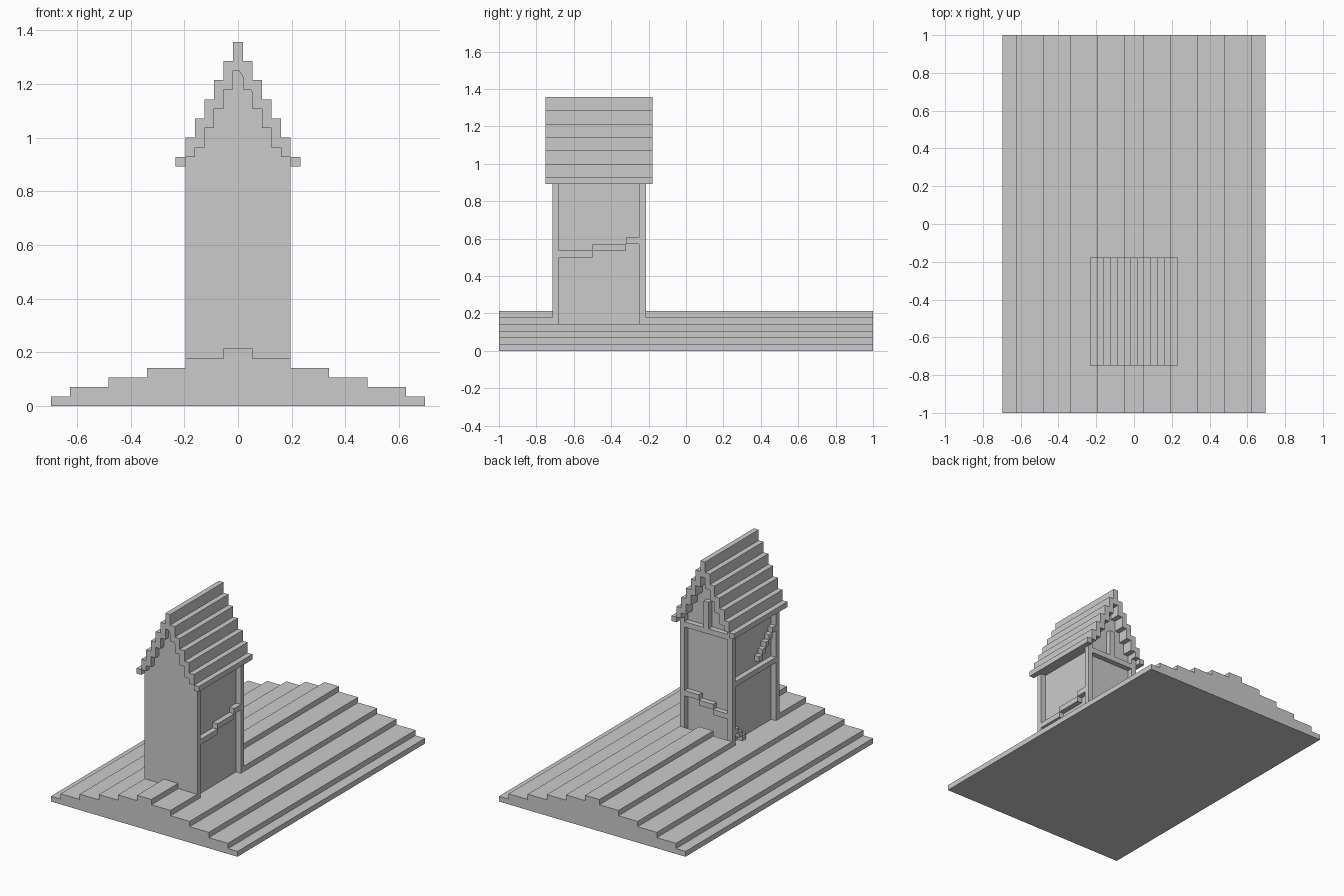
import bpy

if "Cube" in bpy.data.objects:
    bpy.data.objects.remove(bpy.data.objects["Cube"])

U = 2 / 56  # block size; all numbers below are in blocks


def prism(name, pts, y0, y1):
    """Extrude an (x, z) outline along y."""
    n = len(pts)
    verts = [(x * U, y * U, z * U) for y in (y0, y1) for x, z in pts]
    faces = [tuple(range(n)), tuple(range(2 * n - 1, n - 1, -1))]
    faces += [(i, i + n, (i + 1) % n + n, (i + 1) % n) for i in range(n)]
    me = bpy.data.meshes.new(name)
    me.from_pydata(verts, [], faces)
    ob = bpy.data.objects.new(name, me)
    bpy.context.collection.objects.link(ob)
    return ob


def box(name, x0, x1, y0, y1, z0, z1):
    return prism(name, [(x0, z0), (x1, z0), (x1, z1), (x0, z1)], y0, y1)


def steps(levels):
    """Right half of a stair outline, from (half width, top) outermost first."""
    out = []
    for i, (w, top) in enumerate(levels):
        if i:
            out.append((w, levels[i - 1][1]))
        out.append((w, top))
    return out


def mirrored(half):
    return half + [(-x, z) for x, z in reversed(half)]


# Stepped ground mound
prism("ground", mirrored([(19.5, 0)] + steps([(19.5, 1), (17.5, 2), (13.5, 3), (9.5, 4)])), -28, 28)

# Raised path in front of and behind the tower
path = mirrored([(5.5, 4)] + steps([(5.5, 5), (1.5, 6)]))
prism("front_path", path, -28, -20)
prism("back_path", path, -6, 28)

# Flush front wall and recessed body, both with stepped gables
gable = steps([(4.5, 27), (3.5, 29), (2.5, 31), (1.5, 33), (0.5, 35)])
prism("front_wall", mirrored([(5.5, 4), (5.5, 26), (4.5, 26)] + gable), -20, -19)
prism("tower_body", mirrored([(4.5, 4)] + gable), -19, -7)

# Stepped roof shell
top = steps([(6.5, 26), (5.5, 28), (4.5, 30), (3.5, 32), (2.5, 34), (1.5, 36), (0.5, 38)])
under = steps([(5.5, 26), (4.5, 27), (3.5, 29), (2.5, 31), (1.5, 33), (0.5, 35)])
outer = mirrored([(6.5, 25)] + top)
inner = mirrored([(5.5, 25)] + under)
prism("roof", outer + list(reversed(inner)), -21, -5)

# Corner posts at the back and beams under the eaves
for side, s in (("right", 1), ("left", -1)):
    a, b = sorted((4.5 * s, 5.5 * s))
    box(side + "_back_post", a, b, -7, -6, 4, 26)
    box(side + "_eave_beam", a, b, -19, -7, 25, 26)

# Back wall: tie beam, king post and stepped brace
box("back_tie_beam", -4.5, 4.5, -7, -6, 24, 25)
box("king_post", -0.5, 0.5, -7, -6, 25, 30)
for x0, x1, z in ((1.5, 4.5, 11), (-1.5, 1.5, 10), (-4.5, -1.5, 9)):
    box("back_brace", x0, x1, -7, -6, z, z + 1)

# Right wall brace
for y0, y1, z in ((-19, -14, 14), (-14, -9, 15), (-9, -7, 16)):
    box("right_brace", 4.5, 5.5, y0, y1, z, z + 1)

# Left wall rail with diagonal braces above and below
box("left_rail", -5.5, -4.5, -19, -7, 15, 16)
for y in range(-19, -14):
    box("left_upper_brace", -5.5, -4.5, y, y + 1, 2 - y, 3 - y)
for y in range(-10, -7):
    box("left_lower_brace", -5.5, -4.5, y, y + 1, y + 14, y + 15)

# Consistent outward normals
import bmesh
for ob in bpy.context.collection.objects:
    bm = bmesh.new()
    bm.from_mesh(ob.data)
    bmesh.ops.recalc_face_normals(bm, faces=bm.faces)
    bm.to_mesh(ob.data)
    bm.free()
